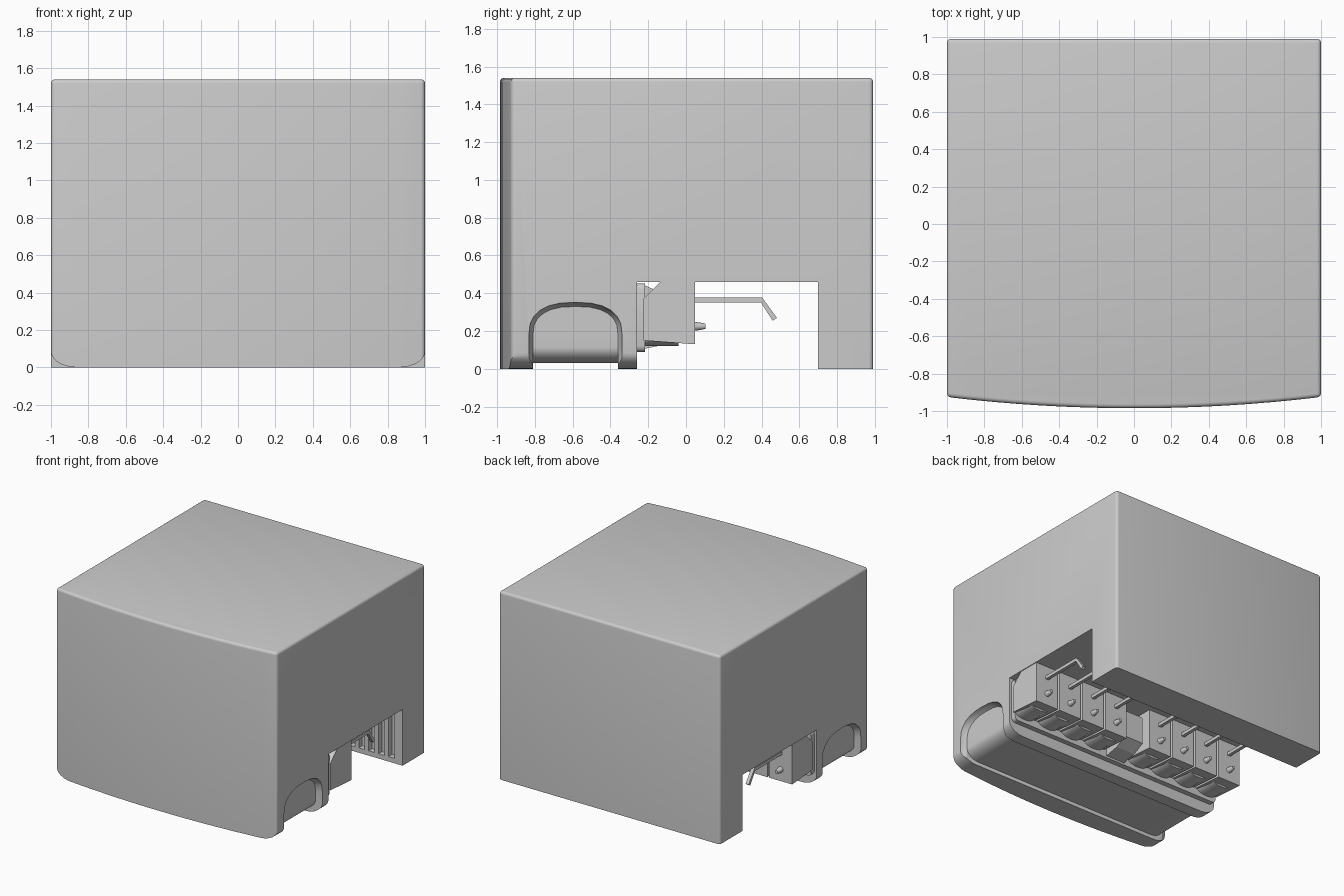
import bpy, bmesh, math
from mathutils import Vector

if "Cube" in bpy.data.objects:
    bpy.data.objects.remove(bpy.data.objects["Cube"])


def finish(name, bm, angle=30):
    bmesh.ops.recalc_face_normals(bm, faces=bm.faces[:])
    me = bpy.data.meshes.new(name)
    bm.to_mesh(me)
    bm.free()
    ob = bpy.data.objects.new(name, me)
    bpy.context.collection.objects.link(ob)
    return ob


def smooth(ob, deg=35):
    bpy.ops.object.select_all(action='DESELECT')
    ob.select_set(True)
    bpy.context.view_layer.objects.active = ob
    bpy.ops.object.shade_smooth_by_angle(angle=math.radians(deg))


def loft(bm, rings):
    """Skin a list of equal-length rings of points and cap both ends."""
    vs = [[bm.verts.new(p) for p in r] for r in rings]
    n = len(vs[0])
    for a, b in zip(vs, vs[1:]):
        for i in range(n):
            bm.faces.new((a[i], a[(i + 1) % n], b[(i + 1) % n], b[i]))
    bm.faces.new(vs[0][::-1])
    bm.faces.new(vs[-1])


def prism_x(bm, prof, x0, x1):
    loft(bm, [[(x, y, z) for y, z in prof] for x in (x0, x1)])


def prism_y(bm, prof, y0, y1):
    loft(bm, [[(x, y, z) for x, z in prof] for y in (y0, y1)])


def box(bm, x0, x1, y0, y1, z0, z1):
    prism_x(bm, [(y0, z0), (y1, z0), (y1, z1), (y0, z1)], x0, x1)


def cut(ob, cutter):
    cutter.hide_render = True
    m = ob.modifiers.new("cut", 'BOOLEAN')
    m.operation, m.solver, m.object = 'DIFFERENCE', 'EXACT', cutter
    dg = bpy.context.evaluated_depsgraph_get()
    ob_new = bpy.data.meshes.new_from_object(ob.evaluated_get(dg))
    ob.modifiers.clear()
    ob.data = ob_new
    bpy.data.objects.remove(cutter)


# housing: bowed-front block with rounded top and upright edges
bm = bmesh.new()
plan = [(1, .99), (-1, .99)]
plan += [(x / 8, -.985 + .06 * (x / 8) ** 2) for x in range(-8, 9)]
loft(bm, [[(x, y, z) for x, y in plan] for z in (0, 1.54)])
bmesh.ops.recalc_face_normals(bm, faces=bm.faces[:])
bm.normal_update()
edges = [e for e in bm.edges if max(v.co.z for v in e.verts) > 1.5
         and e.calc_face_angle() > .8]
bmesh.ops.bevel(bm, geom=edges, offset=.022, segments=4, profile=.5, affect='EDGES')
housing = finish("housing", bm)

# open channel through the underside
bm = bmesh.new()
box(bm, -1.3, 1.3, -.26, .70, -.2, .46)
cut(housing, finish("channel_cutter", bm))

# rounded lower corners of the front foot
bm = bmesh.new()
for s in (1, -1):
    arc = [(s * (.86 + .14 * math.cos(t * math.pi / 16)), .085 - .085 * math.sin(t * math.pi / 16))
           for t in range(9)]
    prism_y(bm, [(s * 1.2, .085)] + arc + [(s * .86, -.2), (s * 1.2, -.2)], -1.3, .2)
cut(housing, finish("corner_cutter", bm))

# arched finger recess wrapping sides and bottom of the front foot
def arch(g):
    w, r = .225 + g, .17
    pts = [(-w, -.2), (w, -.2)]
    for t in range(0, 13):
        a = t * math.pi / 12
        c, s = math.cos(a), math.sin(a)
        pts.append((w * math.copysign(abs(c) ** .8, c), .18 + (.15 + g) * s ** .8 if s > 1e-6 else .18))
    return [(y - .585, z) for y, z in pts]


bm = bmesh.new()
loft(bm, [[(x, y, z) for y, z in arch(g)]
          for x, g in ((-1.1, .022), (-.995, .022), (-.955, 0), (.955, 0), (.995, .022), (1.1, .022))])
recess = finish("recess_cutter", bm)
bm = bmesh.new()
core = [(.955, .6), (-.955, .6)]
for s in (-1, 1):
    rng = range(9) if s < 0 else range(8, -1, -1)
    core += [(s * (.835 + .12 * math.cos(t * math.pi / 16)), .115 - .085 * math.sin(t * math.pi / 16))
             for t in rng]
prism_y(bm, core, -1.3, .2)
cut(recess, finish("recess_core", bm))
cut(housing, recess)

# row of upright slots in the rear foot's inner wall
bm = bmesh.new()
for i in range(21):
    x = (i - 10) * .09
    box(bm, x - .027, x + .027, .6, .745, .04, .43)
cut(housing, finish("slot_cutter", bm))
smooth(housing)

# mounting plate behind the front foot
bm = bmesh.new()
box(bm, -.98, .98, -.262, -.218, .09, .452)
bmesh.ops.bevel(bm, geom=[e for e in bm.edges if abs(e.verts[0].co.y - e.verts[1].co.y) > .01],
                offset=.03, segments=3, profile=.5, affect='EDGES')
smooth(finish("mounting_plate", bm))

# centre key block between the two groups
bm = bmesh.new()
prism_x(bm, [(-.225, .445), (-.17, .42), (0, .40), (0, .18), (-.1, .13), (-.225, .105)], -.085, .085)
finish("centre_key", bm)

block = [(-.225, .15), (.047, .13), (.047, .465), (-.13, .465), (-.225, .37)]
wire = [(.03, .364), (.40, .364), (.47, .262)]
for i, x in enumerate(s * v for s in (1, -1) for v in (.89, .665, .44, .215)):
    # connector block with a rounded belly
    bm = bmesh.new()
    prism_x(bm, block, x - .104, x + .104)
    belly = [(x + .09 * math.cos(t * math.pi / 10), .16 - .04 * math.sin(t * math.pi / 10))
             for t in range(11)]
    prism_y(bm, belly, -.22, -.04)
    smooth(finish(f"connector_block_{i + 1}", bm))

    # bent contact arm of square section
    bm = bmesh.new()
    h, rings = .0135, []
    for j, (y, z) in enumerate(wire):
        d = Vector(wire[min(j + 1, 2)]) - Vector(wire[max(j - 1, 0)])
        d.normalize()
        ny, nz = -d.y * h, d.x * h
        rings.append([(x - h, y - ny, z - nz), (x + h, y - ny, z - nz),
                      (x + h, y + ny, z + nz), (x - h, y + ny, z + nz)])
    loft(bm, rings)
    finish(f"contact_arm_{i + 1}", bm)

    # tapered locating pin
    bm = bmesh.new()
    loft(bm, [[(x + r * math.cos(k * math.pi / 6), y, .225 + r * math.sin(k * math.pi / 6))
               for k in range(12)] for y, r in ((.03, .026), (.085, .018), (.103, .013))])
    smooth(finish(f"locating_pin_{i + 1}", bm))
